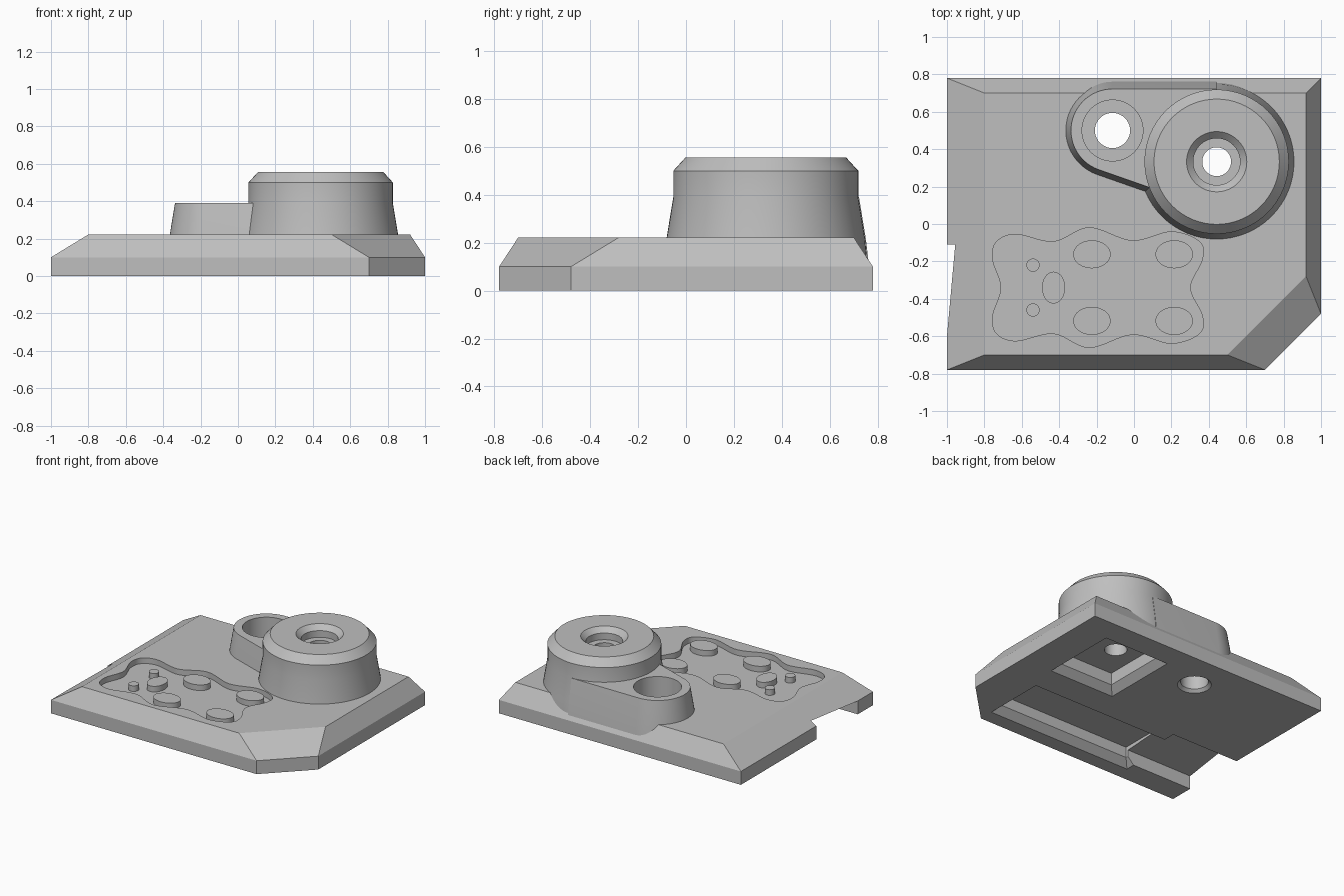
import bpy, bmesh
from math import sin, cos, pi, radians
from mathutils import Vector

cube = bpy.data.objects.get("Cube")
if cube:
    bpy.data.objects.remove(cube, do_unlink=True)

grey = bpy.data.materials.new("plain grey")
grey.use_nodes = True
grey.diffuse_color = (0.52, 0.52, 0.52, 1)
grey.node_tree.nodes["Principled BSDF"].inputs["Base Color"].default_value = (0.52, 0.52, 0.52, 1)


def loft(name, rings):
    """Closed solid through a stack of (outline, height) rings."""
    bm = bmesh.new()
    loops = [[bm.verts.new((p[0], p[1], z)) for p in outline] for outline, z in rings]
    for a, b in zip(loops, loops[1:]):
        for i in range(len(a)):
            j = (i + 1) % len(a)
            bm.faces.new((a[i], a[j], b[j], b[i]))
    bm.faces.new(loops[0])
    bm.faces.new(loops[-1])
    bmesh.ops.recalc_face_normals(bm, faces=bm.faces)
    mesh = bpy.data.meshes.new(name)
    bm.to_mesh(mesh)
    bm.free()
    mesh.materials.append(grey)
    obj = bpy.data.objects.new(name, mesh)
    bpy.context.collection.objects.link(obj)
    return obj


def oval(c, rx, ry=None, n=64):
    ry = ry or rx
    return [(c[0] + rx * cos(2 * pi * i / n), c[1] + ry * sin(2 * pi * i / n)) for i in range(n)]


def turned(name, c, profile):
    return loft(name, [(oval(c, r), z) for r, z in profile])


def box(x0, x1, y0, y1, inset=0):
    x0, x1, y0, y1 = x0 + inset, x1 - inset, y0 + inset, y1 - inset
    return [(x0, y0), (x1, y0), (x1, y1), (x0, y1)]


def smooth_loop(points, steps=8):
    """Closed Catmull-Rom curve."""
    pts, out = [Vector(p) for p in points], []
    n = len(pts)
    for i in range(n):
        a, b, c, d = (pts[(i + k) % n] for k in (-1, 0, 1, 2))
        for s in range(steps):
            t = s / steps
            out.append(0.5 * (2 * b + (c - a) * t + (2 * a - 5 * b + 4 * c - d) * t**2
                              + (3 * b - a - 3 * c + d) * t**3))
    return out


def cut(obj, cutters):
    for cutter in cutters:
        mod = obj.modifiers.new("cut", "BOOLEAN")
        mod.operation, mod.solver, mod.object = "DIFFERENCE", "EXACT", cutter
    bpy.context.view_layer.update()
    graph = bpy.context.evaluated_depsgraph_get()
    mesh = bpy.data.meshes.new_from_object(obj.evaluated_get(graph))
    obj.modifiers.clear()
    obj.data = mesh


POST, BOSS = (0.442, 0.333), (-0.115, 0.5)

# Base plate with sloped upper edges and one clipped corner
foot = [(-1, -0.78), (0.7, -0.78), (1, -0.48), (1, 0.78), (-1, 0.78)]
deck = [(-0.8, -0.7), (0.5, -0.7), (0.92, -0.28), (0.92, 0.7), (-0.8, 0.7)]
plate = loft("base_plate", [(foot, 0), (foot, 0.1), (deck, 0.222)])

# Round post, flared at the foot and chamfered on top
post = turned("round_post", POST, [(0.424, 0.11), (0.414, 0.22), (0.386, 0.39), (0.386, 0.5), (0.335, 0.556)])


# Teardrop boss running into the post
def teardrop(r):
    arc = [radians(90 + 160 * i / 28) for i in range(29)]
    pts = [(BOSS[0] + r * cos(a), BOSS[1] + r * sin(a)) for a in arc]
    grow = r - 0.25
    return pts + [(0.3 - 0.33 * grow, 0.09 - 0.94 * grow), (POST[0], BOSS[1] + r)]


boss = loft("side_boss", [(teardrop(0.262), 0.12), (teardrop(0.25), 0.22), (teardrop(0.222), 0.39)])

# Cutters: bored holes, underside pockets, left opening
square = (0.21, 0.75, 0.02, 0.6)
slot = (-0.5, 0.7, -0.67, -0.2)


def pocket(name, area, top):
    return loft(name, [(box(*area, inset=-0.02), -0.02), (box(*area, inset=0.05), 0.05),
                       (box(*area, inset=0.05), top)])


opening = loft("opening_cutter", [(box(-1.1, -0.44, -0.6, -0.11), -0.02),
                                  (box(-1.1, -0.44, -0.6, -0.11), 0.1)])
for v in opening.data.vertices:
    if v.co.z > 0 and v.co.y > -0.3:
        v.co.z = 0.127
post_hole = turned("post_hole_cutter", POST, [(0.077, -0.1), (0.077, 0.47), (0.125, 0.4701),
                                              (0.125, 0.52), (0.181, 0.576)])
boss_hole = turned("boss_hole_cutter", BOSS, [(0.135, -0.02), (0.094, 0.021), (0.094, 0.2),
                                              (0.163, 0.2001), (0.163, 0.5)])

# Wavy recess, mirrored front to back
MID = -0.34
half = [(-0.71, MID), (-0.755, -0.19), (-0.735, -0.095), (-0.63, -0.055), (-0.43, -0.095),
        (-0.24, -0.02), (-0.01, -0.09), (0.2, -0.042), (0.35, -0.095), (0.365, -0.19), (0.3, MID)]
wave = smooth_loop(half + [(x, 2 * MID - y) for x, y in half[-2:0:-1]])
recess = loft("recess_cutter", [(wave, 0.18), (wave, 0.3)])

holes = [post_hole, boss_hole, pocket("square_cutter", square, 0.14)]
under = [pocket("slot_cutter", slot, 0.13), opening, recess]
cut(plate, holes + under)
cut(post, holes)
cut(boss, holes)
for cutter in holes + under:
    bpy.data.objects.remove(cutter, do_unlink=True)

# Raised islands in the recess
islands = [(-0.43, MID, 0.062, 0.085)]
for side in (-1, 1):
    islands += [(x, MID + side * 0.178, 0.1, 0.075) for x in (-0.225, 0.215)]
    islands.append((-0.54, MID + side * 0.12, 0.035, 0.035))
parts = [plate, post, boss]
for x, y, rx, ry in islands:
    ring = oval((x, y), rx, ry, 40)
    parts.append(loft("recess_island", [(ring, 0.17), (ring, 0.222)]))

# Smooth curved walls, sharp edges kept
bpy.ops.object.select_all(action="DESELECT")
for obj in parts:
    obj.select_set(True)
bpy.context.view_layer.objects.active = plate
bpy.ops.object.shade_smooth_by_angle(angle=radians(20))
